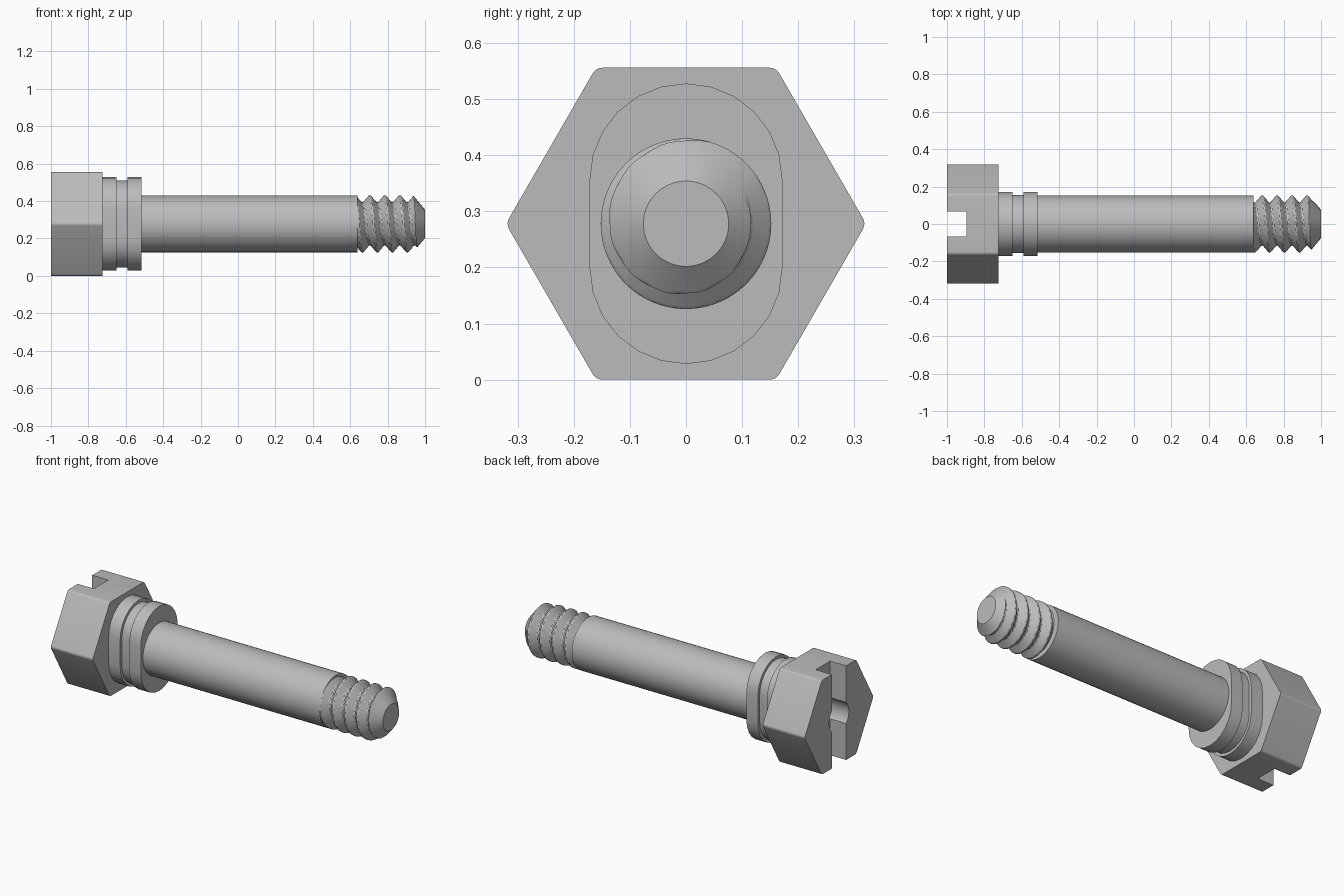
import bpy, bmesh
from math import sin, cos, pi, radians, tau

if "Cube" in bpy.data.objects:
    bpy.data.objects.remove(bpy.data.objects["Cube"])

AXIS_Z = 0.278

steel = bpy.data.materials.new("steel grey")
steel.use_nodes = True
STEEL = (0.5, 0.5, 0.5, 1)
steel.diffuse_color = STEEL
steel.node_tree.nodes["Principled BSDF"].inputs["Base Color"].default_value = STEEL


def loft(name, rings, angle=35):
    """Skin equal-length rings of (x, y, z about the axis) and cap both ends."""
    bm = bmesh.new()
    loops = [[bm.verts.new((x, y, z + AXIS_Z)) for x, y, z in r] for r in rings]
    n = len(loops[0])
    for a, b in zip(loops, loops[1:]):
        for i in range(n):
            j = (i + 1) % n
            bm.faces.new((a[i], a[j], b[j], b[i]))
    bm.faces.new(loops[0])
    bm.faces.new(loops[-1])
    bmesh.ops.recalc_face_normals(bm, faces=bm.faces)
    mesh = bpy.data.meshes.new(name)
    bm.to_mesh(mesh)
    bm.free()
    mesh.materials.append(steel)
    obj = bpy.data.objects.new(name, mesh)
    bpy.context.collection.objects.link(obj)
    smooth(obj, angle)
    return obj


def activate(obj):
    bpy.ops.object.select_all(action='DESELECT')
    obj.select_set(True)
    bpy.context.view_layer.objects.active = obj


def smooth(obj, angle):
    activate(obj)
    bpy.ops.object.shade_smooth_by_angle(angle=radians(angle))


def at(x, outline):
    return [(x, y, z) for y, z in outline]


def circle(r, n=48):
    return [(-r * sin(tau * i / n), r * cos(tau * i / n)) for i in range(n)]


def stadium(r, half, steps=12):
    """Upright slot outline: two half circles joined by straight sides."""
    top = [(r * cos(pi * i / steps), half + r * sin(pi * i / steps))
           for i in range(steps + 1)]
    return top + [(-y, -z) for y, z in top]


def rounded_hexagon(apothem, fillet, steps=4):
    reach = (apothem - fillet) / cos(pi / 6)
    pts = []
    for k in range(6):
        for s in range(steps + 1):
            a = k * pi / 3 + (s / steps - 0.5) * pi / 3
            pts.append((reach * cos(k * pi / 3) + fillet * cos(a),
                        reach * sin(k * pi / 3) + fillet * sin(a)))
    return pts


def cut(obj, cutter):
    mod = obj.modifiers.new("cut", 'BOOLEAN')
    mod.operation = 'DIFFERENCE'
    mod.solver = 'EXACT'
    mod.object = cutter
    activate(obj)
    bpy.ops.object.modifier_apply(modifier=mod.name)
    bpy.data.objects.remove(cutter)


# Hexagonal head with a screwdriver slot and a centre bore
hexagon = rounded_hexagon(AXIS_Z, 0.02)
head = loft("hex_head", [at(-1, hexagon), at(-0.725, hexagon)])
w = 0.067
slot = [(-w, -0.4), (w, -0.4), (w, 0.4), (-w, 0.4)]
cut(head, loft("slot_cutter", [at(-1.1, slot), at(-0.895, slot)]))
bore = circle(0.092)
cut(head, loft("bore_cutter", [at(-1.1, bore), at(-0.86, bore)]))
smooth(head, 25)

# Flat-sided collar with a groove around its middle
wide, narrow = stadium(0.172, 0.078), stadium(0.155, 0.078)
loft("grooved_collar", [at(-0.725, wide), at(-0.65, wide), at(-0.65, narrow),
                        at(-0.59, narrow), at(-0.59, wide), at(-0.515, wide)])

# Plain shank
shank = circle(0.152)
loft("shank", [at(-0.515, shank), at(0.64, shank)])

# Threaded tip: a helical ridge trimmed by the end cone
PITCH, ROOT, CREST = 0.08, 0.116, 0.152


def thread_radius(x, turn):
    phase = ((x - 0.705) / PITCH - turn) % 1
    ridge = 1 - 2 * min(phase, 1 - phase)
    level = min(1, max(0, (ridge - 0.12) / 0.76))
    return min(ROOT + (CREST - ROOT) * level, 0.076 + 1.2 * (1 - x))


SIDES, STEPS = 64, 108
rings = []
for s in range(STEPS + 1):
    x = 0.64 + 0.36 * s / STEPS
    ring = []
    for i in range(SIDES):
        r = thread_radius(x, i / SIDES)
        ring.append((x, -r * sin(tau * i / SIDES), r * cos(tau * i / SIDES)))
    rings.append(ring)
loft("threaded_tip", rings, 30)
